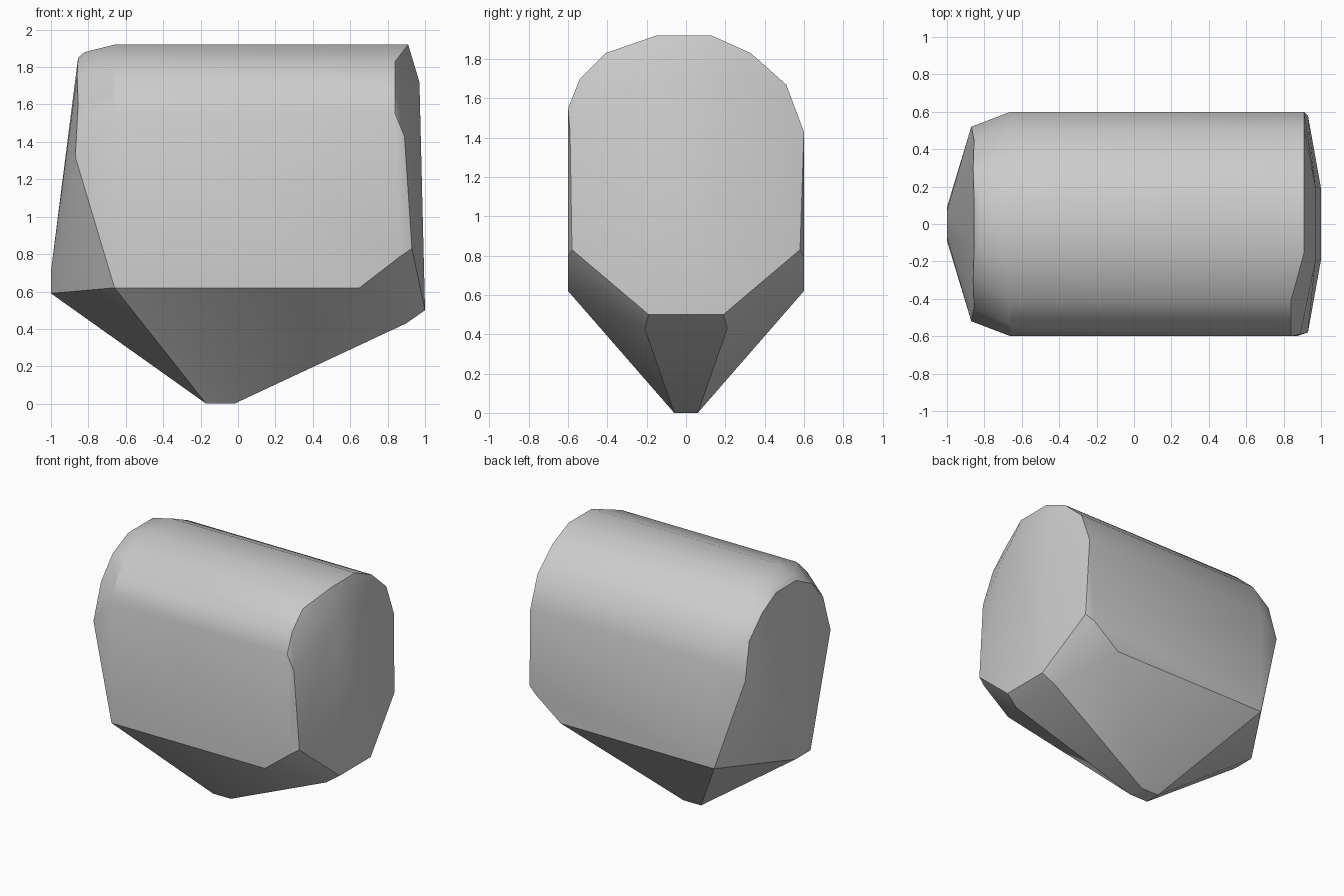
import bpy, bmesh, math

cube = bpy.data.objects.get("Cube")
if cube:
    bpy.data.objects.remove(cube, do_unlink=True)

stone = bpy.data.materials.new("plain grey")
stone.use_nodes = True
GREY = (0.6, 0.6, 0.6, 1)
stone.diffuse_color = GREY
stone.node_tree.nodes["Principled BSDF"].inputs["Base Color"].default_value = GREY


def pair(x, y, z):
    """A point and its mirror across the long axis."""
    return [(x, y, z), (x, -y, z)]


points = []

# Rounded top: one arched profile (y, z) swept between the two ends
arch = [(-.6, 1.55), (-.54, 1.7), (-.41, 1.83), (-.15, 1.92),
        (.13, 1.92), (.33, 1.83), (.51, 1.67), (.6, 1.43)]
for y, z in arch:
    points.append((-.66, y, z))
    points.append((.84 if -.6 <= y < -.4 else .91, y, z))

# Flat flanks and their lower edges
points += pair(-.66, .6, .62) + pair(.65, .6, .62)
points += pair(.87, .6, .79) + pair(.93, .58, .83)

# Blunt tip underneath
points += pair(-.17, .06, 0) + pair(-.02, .06, 0)

# Left end: nearly flat, leaning inwards towards the top
points += pair(1, .19, .5) + pair(.9, .21, .43)
points += pair(.97, .2, 1.72) + pair(.89, .59, 1.43)

# Right end: wedge with a chipped rim
points += pair(-1, .09, .59) + pair(-1, .07, .71)
points += pair(-.87, .52, 1.32) + pair(-.855, .45, 1.6)
points += pair(-.86, .3, 1.76) + pair(-.855, .12, 1.85) + pair(-.82, .13, 1.88)

# Wrap the corner points in one faceted solid
bm = bmesh.new()
for p in points:
    bm.verts.new(p)
hull = bmesh.ops.convex_hull(bm, input=bm.verts)
spare = {v for v in hull["geom_interior"] + hull["geom_unused"]
         if isinstance(v, bmesh.types.BMVert)}
bmesh.ops.delete(bm, geom=list(spare), context="VERTS")
bmesh.ops.dissolve_limit(bm, angle_limit=math.radians(1), verts=bm.verts, edges=bm.edges)
bmesh.ops.recalc_face_normals(bm, faces=bm.faces)

mesh = bpy.data.meshes.new("stone_block")
bm.to_mesh(mesh)
bm.free()
mesh.materials.append(stone)
block = bpy.data.objects.new("stone_block", mesh)
bpy.context.collection.objects.link(block)

# Soft arch, crisp ends
bpy.ops.object.select_all(action="DESELECT")
block.select_set(True)
bpy.context.view_layer.objects.active = block
bpy.ops.object.shade_smooth_by_angle(angle=math.radians(30))
